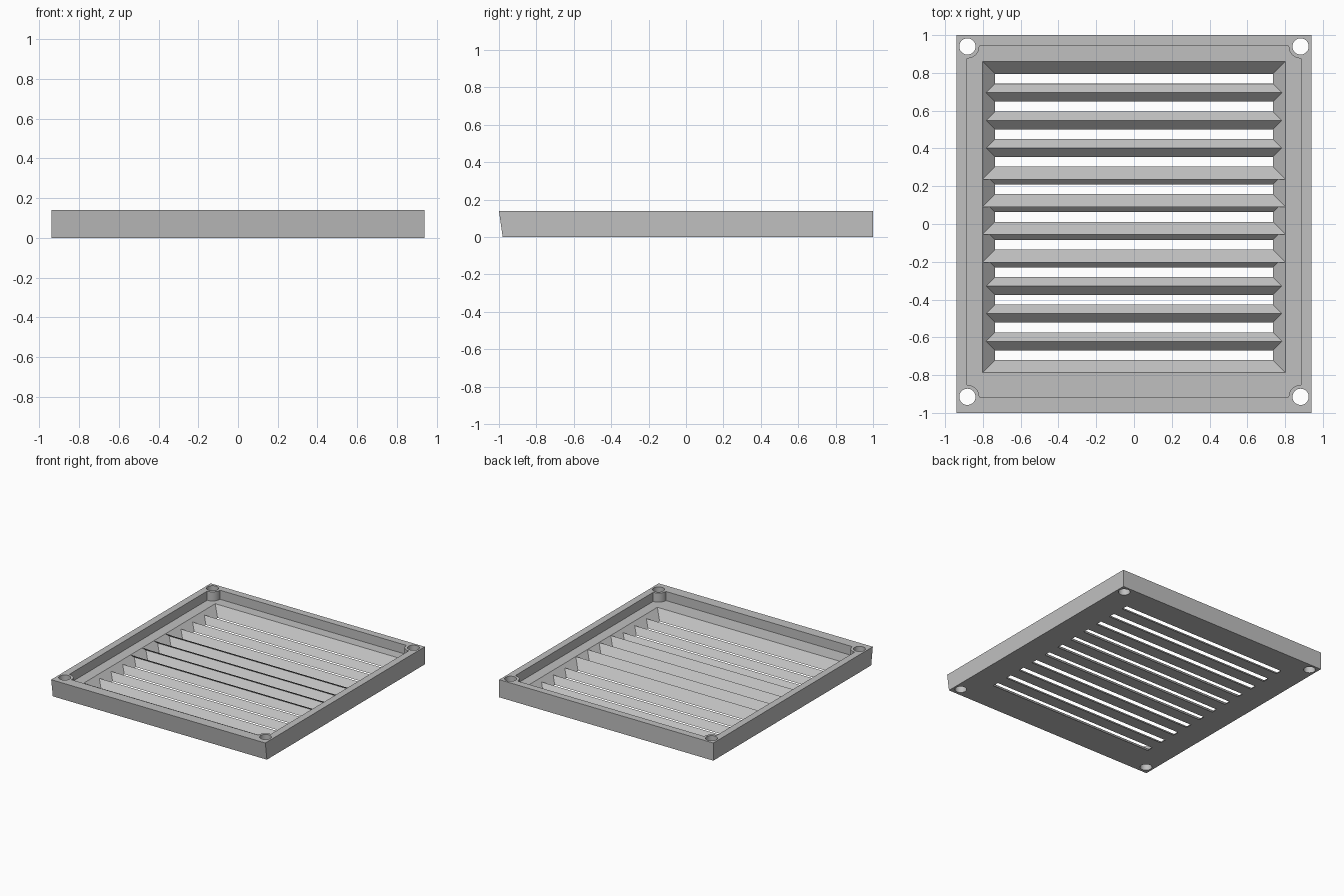
import bpy
import bmesh

if "Cube" in bpy.data.objects:
    bpy.data.objects.remove(bpy.data.objects["Cube"])

HEIGHT, FLOOR = 0.14, 0.068
HALF_X = 0.94
SLOTS, PITCH, FIRST_SLOT = 11, 0.1462, 0.768
BOSSES = [(sx * 0.882, y) for sx in (-1, 1) for y in (0.94, -0.915)]

grey = bpy.data.materials.new("grey plastic")
grey.use_nodes = True
COLOR = (0.53, 0.53, 0.53, 1)
grey.diffuse_color = COLOR
grey.node_tree.nodes["Principled BSDF"].inputs["Base Color"].default_value = COLOR


def make_object(name, bm):
    bmesh.ops.recalc_face_normals(bm, faces=bm.faces)
    mesh = bpy.data.meshes.new(name)
    bm.to_mesh(mesh)
    bm.free()
    mesh.materials.append(grey)
    obj = bpy.data.objects.new(name, mesh)
    bpy.context.collection.objects.link(obj)
    return obj


def frustum(name, low, high):
    """Block between two rectangles, each (half_x, y_min, y_max, z)."""
    bm = bmesh.new()
    rings = []
    for hx, y0, y1, z in (low, high):
        corners = ((-hx, y0), (hx, y0), (hx, y1), (-hx, y1))
        rings.append([bm.verts.new((x, y, z)) for x, y in corners])
    bottom, top = rings
    bm.faces.new(bottom)
    bm.faces.new(top)
    for i in range(4):
        j = (i + 1) % 4
        bm.faces.new((bottom[i], bottom[j], top[j], top[i]))
    return make_object(name, bm)


def cylinder(name, x, y, radius, z0, z1):
    bm = bmesh.new()
    bmesh.ops.create_cone(bm, cap_ends=True, segments=48, radius1=radius,
                          radius2=radius, depth=z1 - z0)
    bmesh.ops.translate(bm, verts=bm.verts, vec=(x, y, (z0 + z1) / 2))
    return make_object(name, bm)


def cut(target, cutter):
    cutter.hide_render = True
    mod = target.modifiers.new("cut", "BOOLEAN")
    mod.operation = "DIFFERENCE"
    mod.solver = "EXACT"
    mod.object = cutter
    bpy.context.view_layer.objects.active = target
    bpy.ops.object.modifier_apply(modifier=mod.name)
    bpy.data.objects.remove(cutter)


# Outer block with a slanted front edge
grille = frustum("vent_grille", (HALF_X, -0.98, 1, 0), (HALF_X, -1, 1, HEIGHT))

# Recess inside the rim, leaving round screw bosses in the corners
recess = frustum("recess_cutter", (0.885, -0.917, 0.943, FLOOR),
                 (0.885, -0.917, 0.943, HEIGHT + 0.1))
for x, y in BOSSES:
    cut(recess, cylinder("boss_keep", x, y, 0.063, 0, HEIGHT + 0.2))
cut(grille, recess)

# Funnel slots: the overlapping slopes leave ridged slats between them
for i in range(SLOTS):
    y = FIRST_SLOT - i * PITCH
    rings = []
    for z in (-0.01, FLOOR + 0.01):
        half = 0.0255 + z
        rings.append((0.735 + z, y - half, y + half, z))
    cut(grille, frustum("slot_cutter", *rings))

# Screw holes
for x, y in BOSSES:
    cut(grille, cylinder("hole_cutter", x, y, 0.043, -0.1, HEIGHT + 0.1))

# Smooth the round parts, keep the edges sharp
bpy.ops.object.select_all(action="DESELECT")
grille.select_set(True)
bpy.context.view_layer.objects.active = grille
bpy.ops.object.shade_smooth_by_angle()
